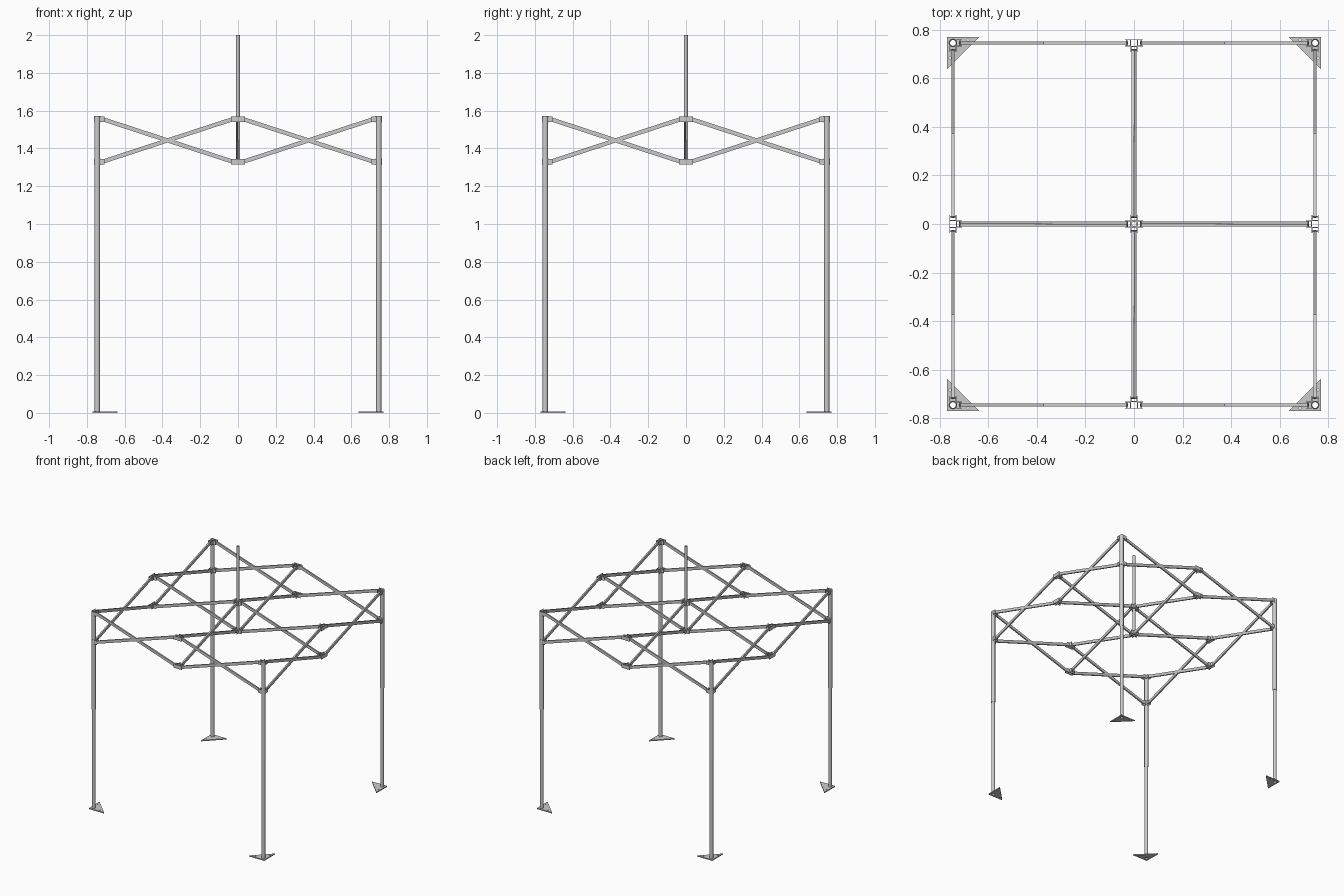
import bpy, bmesh, math
from mathutils import Vector, Matrix

if "Cube" in bpy.data.objects:
    bpy.data.objects.remove(bpy.data.objects["Cube"])

R = 0.745            # half span of the frame
HI, LO = 1.555, 1.33  # upper and lower joint heights


def finish(name, bm, smooth=False):
    bmesh.ops.recalc_face_normals(bm, faces=bm.faces)
    me = bpy.data.meshes.new(name)
    bm.to_mesh(me)
    bm.free()
    ob = bpy.data.objects.new(name, me)
    bpy.context.collection.objects.link(ob)
    if smooth:
        bpy.context.view_layer.objects.active = ob
        ob.select_set(True)
        bpy.ops.object.shade_smooth_by_angle(angle=math.radians(40))
        ob.select_set(False)
    return ob


def tube(name, x, y, z0, z1, ro, ri, n=20, smooth=True):
    """Open-ended hollow tube with wall thickness."""
    bm = bmesh.new()
    off = math.pi / 4 if n == 4 else 0
    rings = [[bm.verts.new((x + r * math.cos(off + 2 * math.pi * i / n),
                            y + r * math.sin(off + 2 * math.pi * i / n), z))
              for i in range(n)] for r, z in ((ro, z0), (ro, z1), (ri, z1), (ri, z0))]
    for k in range(4):
        a, b = rings[k], rings[(k + 1) % 4]
        for i in range(n):
            j = (i + 1) % n
            bm.faces.new((a[i], a[j], b[j], b[i]))
    return finish(name, bm, smooth)


def add_box(bm, center, size, rot=Matrix.Identity(4)):
    bmesh.ops.create_cube(bm, size=1, matrix=Matrix.Translation(center) @ rot @
                          Matrix.Diagonal((*size, 1)))


def bar(name, a, b, w=0.011, h=0.022):
    """Flat scissor bar, tall side vertical."""
    a, b = Vector(a), Vector(b)
    d = (b - a).normalized()
    side = Vector((-d.y, d.x, 0)).normalized()
    up = d.cross(side)
    rot = Matrix((d, side, up)).transposed().to_4x4()
    bm = bmesh.new()
    add_box(bm, (a + b) / 2, ((b - a).length, w, h), rot)
    return finish(name, bm)


def brackets(name, x, y, z, dirs):
    """Pairs of cheek plates and a pin that hold the bar ends."""
    bm = bmesh.new()
    for dx, dy in dirs:
        d = Vector((dx, dy, 0))
        s = Vector((-dy, dx, 0))
        c = Vector((x, y, z))
        rot = Matrix.Rotation(math.atan2(dy, dx), 4, 'Z')
        for k in (-1, 1):
            add_box(bm, c + d * 0.025 + s * k * 0.0125, (0.024, 0.003, 0.03), rot)
        add_box(bm, c + d * 0.0145, (0.003, 0.026, 0.03), rot)
        add_box(bm, c + d * 0.03, (0.005, 0.027, 0.005), rot)
    return finish(name, bm)


def prism(name, pts, z0, z1):
    bm = bmesh.new()
    f = bm.faces.new([bm.verts.new((px, py, z0)) for px, py in pts])
    top = bmesh.ops.extrude_face_region(bm, geom=[f])
    bmesh.ops.translate(bm, vec=(0, 0, z1 - z0),
                        verts=[v for v in top['geom'] if isinstance(v, bmesh.types.BMVert)])
    return finish(name, bm)


def foot(sx, sy):
    """Triangular base plate with leg hole and peg holes."""
    e, i = 0.77, 0.637
    plate = prism("foot_plate", [(sx * e, sy * e), (sx * i, sy * e), (sx * e, sy * i)], 0, 0.008)
    bm = bmesh.new()
    for hx, hy, r in ((R, R, 0.012), (0.683, 0.757, 0.004), (0.757, 0.683, 0.004)):
        bmesh.ops.create_cone(bm, cap_ends=True, segments=16, radius1=r, radius2=r, depth=0.1,
                              matrix=Matrix.Translation((sx * hx, sy * hy, 0)))
    cut = finish("foot_hole_cutter", bm)
    cut.hide_render = True
    cut.hide_set(True)
    m = plate.modifiers.new("holes", 'BOOLEAN')
    m.object = cut
    m.solver = 'EXACT'


# Corner legs: telescoping tubes, slider, brackets, feet
for sx in (-1, 1):
    for sy in (-1, 1):
        x, y = sx * R, sy * R
        tube("inner_leg", x, y, 0.002, 0.84, 0.0135, 0.012)
        tube("outer_leg", x, y, 0.79, 1.57, 0.0155, 0.0135)
        tube("leg_cap", x, y, HI - 0.017, 1.571, 0.0165, 0.0135)
        tube("leg_slider", x, y, LO - 0.018, LO + 0.018, 0.0175, 0.0155)
        for z in (HI, LO):
            brackets("corner_bracket", x, y, z, [(-sx, 0), (0, -sy)])
        foot(sx, sy)

# Perimeter scissors and the central cross scissors
E = 0.028
for dx, dy in ((1, 0), (-1, 0), (0, 1), (0, -1)):
    tx, ty = -dy, dx
    mx, my = dx * R, dy * R
    for k in (-1, 1):
        for z0, z1 in ((HI, LO), (LO, HI)):
            bar("side_scissor_bar",
                (mx + tx * k * E, my + ty * k * E, z0),
                (mx + tx * k * (R - E), my + ty * k * (R - E), z1))
    for o, z0, z1 in ((0.0055, HI, LO), (-0.0055, LO, HI)):
        bar("cross_scissor_bar", (dx * E + tx * o, dy * E + ty * o, z0),
            (dx * (R - E) + tx * o, dy * (R - E) + ty * o, z1))
    for z in (HI, LO):
        tube("middle_joint", mx, my, z - 0.015, z + 0.015, 0.0185, 0.017, 4, False)
        brackets("middle_bracket", mx, my, z, [(tx, ty), (-tx, -ty), (-dx, -dy)])

# Centre hubs and round hollow mast
for z in (HI, LO):
    tube("centre_hub", 0, 0, z - 0.015, z + 0.015, 0.0185, 0.015, 4, False)
    brackets("centre_bracket", 0, 0, z, [(1, 0), (-1, 0), (0, 1), (0, -1)])
tube("centre_mast", 0, 0, LO - 0.015, 2.0, 0.0105, 0.009)
